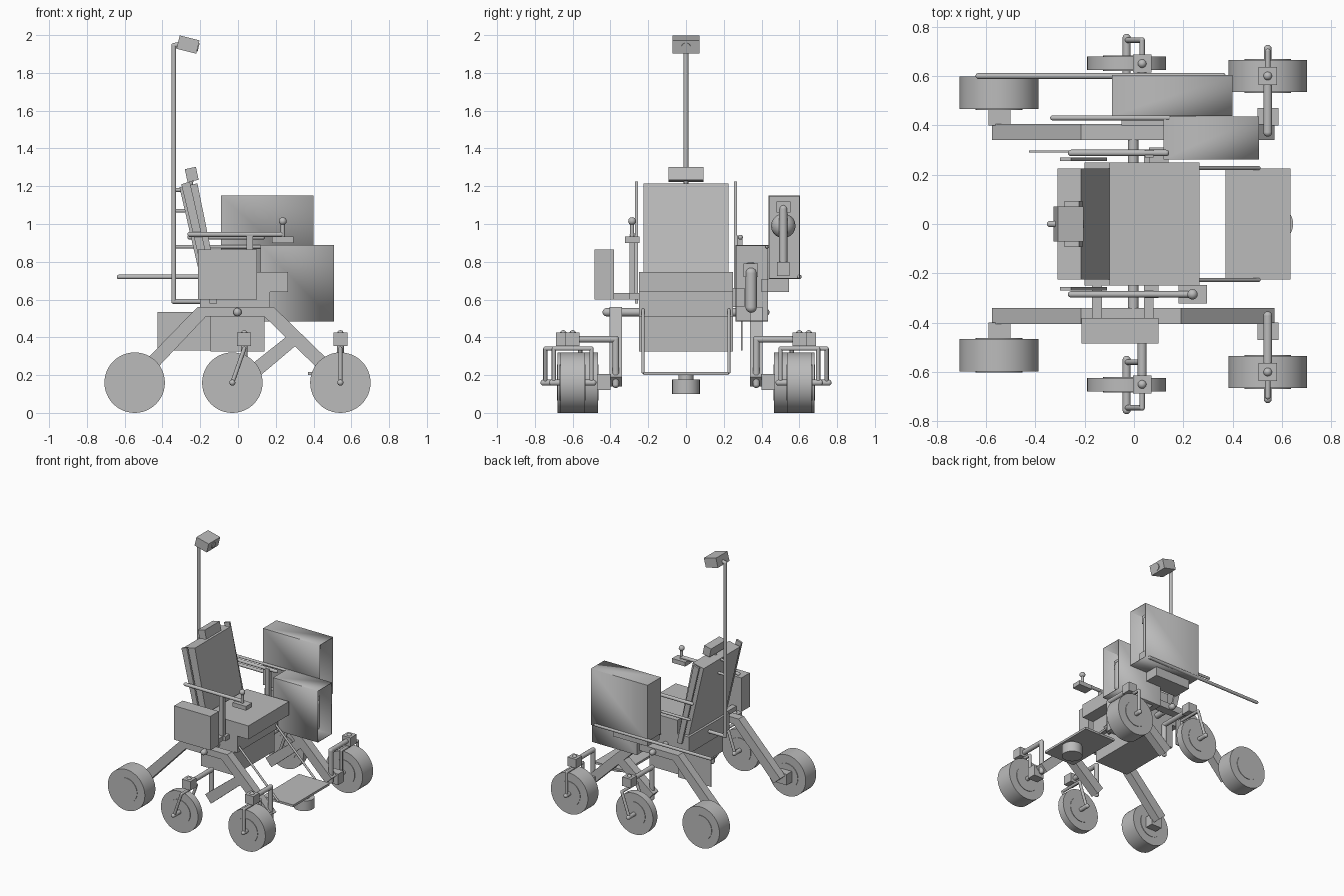
import bpy, bmesh
from math import radians
from mathutils import Vector, Matrix

cube = bpy.data.objects.get("Cube")
if cube:
    bpy.data.objects.remove(cube, do_unlink=True)

grey = bpy.data.materials.new("plain_grey")
grey.use_nodes = True
grey.diffuse_color = (0.5, 0.5, 0.5, 1)
grey.node_tree.nodes["Principled BSDF"].inputs["Base Color"].default_value = (0.5, 0.5, 0.5, 1)
parts = []


def finish(name, bm):
    bmesh.ops.recalc_face_normals(bm, faces=bm.faces)
    mesh = bpy.data.meshes.new(name)
    bm.to_mesh(mesh)
    bm.free()
    mesh.materials.append(grey)
    obj = bpy.data.objects.new(name, mesh)
    bpy.context.collection.objects.link(obj)
    parts.append(obj)
    return obj


def box(name, x, y, z, open_front=False):
    """Box between (min, max) pairs, optionally an open thin-walled case."""
    bm = bmesh.new()
    bmesh.ops.create_cube(bm, size=1)
    if open_front:
        front = [f for f in bm.faces if f.calc_center_median().x > 0.4]
        bmesh.ops.delete(bm, geom=front, context='FACES')
    for v in bm.verts:
        v.co = [(a + b) / 2 + c * abs(b - a) for c, (a, b) in zip(v.co, (x, y, z))]
    obj = finish(name, bm)
    if open_front:
        wall = obj.modifiers.new("wall", 'SOLIDIFY')
        wall.thickness = 0.006
    return obj


def tilted(name, centre, size, pitch):
    """Box turned about the y axis."""
    bm = bmesh.new()
    bmesh.ops.create_cube(bm, size=1)
    m = Matrix.Translation(centre) @ Matrix.Rotation(radians(pitch), 4, 'Y') @ Matrix.Diagonal((*size, 1))
    bmesh.ops.transform(bm, matrix=m, verts=bm.verts)
    return finish(name, bm)


def prism(name, outline, y0, y1):
    """Side outline in x and z, extruded along y."""
    bm = bmesh.new()
    face = bm.faces.new([bm.verts.new((x, y0, z)) for x, z in outline])
    new = bmesh.ops.extrude_face_region(bm, geom=[face])["geom"]
    verts = [g for g in new if isinstance(g, bmesh.types.BMVert)]
    bmesh.ops.translate(bm, verts=verts, vec=(0, y1 - y0, 0))
    return finish(name, bm)


def add_rod(bm, a, b, r, sides=16):
    a, b = Vector(a), Vector(b)
    turn = (b - a).to_track_quat('Z', 'Y').to_matrix().to_4x4()
    bmesh.ops.create_cone(bm, cap_ends=True, segments=sides, radius1=r, radius2=r,
                          depth=(b - a).length, matrix=Matrix.Translation((a + b) / 2) @ turn)


def add_ball(bm, p, r):
    bmesh.ops.create_uvsphere(bm, u_segments=16, v_segments=10, radius=r, matrix=Matrix.Translation(p))


def pipe(name, points, r, sides=16, balls=True):
    """Straight tubes through the points, with round joints."""
    bm = bmesh.new()
    for a, b in zip(points, points[1:]):
        add_rod(bm, a, b, r, sides)
    if balls:
        for p in points:
            add_ball(bm, p, r)
    return finish(name, bm)


def ball(name, p, r):
    bm = bmesh.new()
    add_ball(bm, p, r)
    return finish(name, bm)


def wheel(name, x, y, width):
    bm = bmesh.new()
    add_rod(bm, (x, y - width / 2, 0.16), (x, y + width / 2, 0.16), 0.16, 48)
    hub = width / 2 + 0.004
    add_rod(bm, (x, y - hub, 0.16), (x, y + hub, 0.16), 0.095, 32)
    return finish(name, bm)


# Running gear, the same on both sides
for s, side in ((-1, "right"), (1, "left")):
    wheel(side + "_rear_wheel", -0.547, s * 0.532, 0.13)
    wheel(side + "_middle_wheel", -0.03, s * 0.652, 0.055)
    wheel(side + "_front_wheel", 0.542, s * 0.6, 0.13)
    y0, y1 = s * 0.34, s * 0.405
    prism(side + "_rocker", [(-0.575, 0.19), (-0.52, 0.14), (-0.17, 0.51), (0.14, 0.51),
                             (0.52, 0.14), (0.57, 0.19), (0.19, 0.56), (-0.215, 0.56)], y0, y1)
    prism(side + "_bogie_arm", [(0.0, 0.2), (0.05, 0.14), (0.34, 0.385), (0.29, 0.43)], y0, y1)
    box(side + "_rear_axle_block", (-0.59, -0.5), (s * 0.4, s * 0.47), (0.12, 0.205))
    box(side + "_front_arm_block", (0.5, 0.585), (s * 0.4, s * 0.47), (0.12, 0.205))
    # Steering arm, motor and fork for the two steered wheels
    for name, x, top, y, inner, outer in (("_front", 0.542, 0.542, 0.6, 0.5, 0.7),
                                          ("_middle", -0.03, 0.033, 0.65, 0.56, 0.745)):
        pipe(side + name + "_steering_arm",
             [(top, s * 0.372, 0.15), (top, s * 0.372, 0.39), (top, s * y, 0.39)], 0.018)
        box(side + name + "_steering_motor", (top - 0.037, top + 0.037),
            (s * (y - 0.037), s * (y + 0.037)), (0.355, 0.425))
        ball(side + name + "_motor_cap", (top, s * y, 0.42), 0.018)
        pipe(side + name + "_fork", [(x, s * inner, 0.16), (top, s * inner, 0.34),
                                     (top, s * outer, 0.34), (x, s * outer, 0.16)], 0.011)
        pipe(side + name + "_axle", [(x, s * (inner - 0.01), 0.16), (x, s * (outer + 0.01), 0.16)], 0.016)
    # Footrest strut and backrest side rail
    pipe(side + "_footrest_strut", [(0.17, s * 0.227, 0.545), (0.505, s * 0.227, 0.215)], 0.008)
    prism(side + "_back_rail", [(-0.11, 0.58), (-0.15, 0.58), (-0.3, 1.21), (-0.255, 1.225)],
          s * 0.255, s * 0.27)

# Chassis
pipe("pivot_axle", [(-0.003, -0.42, 0.533), (-0.003, 0.42, 0.533)], 0.022)
box("belly_case", (-0.145, 0.14), (-0.25, 0.25), (0.325, 0.515))
box("seat_base", (-0.2, 0.17), (-0.25, 0.25), (0.51, 0.64))
box("side_panel", (-0.425, -0.14), (0.29, 0.298), (0.33, 0.535))

# Seat
box("seat_cushion", (-0.1, 0.265), (-0.25, 0.25), (0.64, 0.745))
prism("backrest", [(-0.1, 0.65), (-0.18, 0.63), (-0.31, 1.195), (-0.215, 1.215)], -0.225, 0.225)
pipe("headrest_post", [(-0.255, 0, 1.18), (-0.245, 0, 1.25)], 0.012)
tilted("headrest", (-0.245, 0, 1.262), (0.06, 0.185, 0.07), -12)

# Footrest with a sensor below
box("footplate", (0.37, 0.635), (-0.225, 0.225), (0.2, 0.217))
pipe("sensor_neck", [(0.572, 0, 0.17), (0.572, 0, 0.205)], 0.04, 24, False)
pipe("sensor_drum", [(0.572, 0, 0.1), (0.572, 0, 0.178)], 0.073, 32, False)

# Armrests and joystick
pipe("right_armrest", [(-0.255, -0.285, 0.945), (0.23, -0.285, 0.945)], 0.013)
pipe("left_armrest", [(-0.255, 0.288, 0.93), (0.13, 0.288, 0.93)], 0.013)
for s, side in ((-1, "right"), (1, "left")):
    box(side + "_armrest_post", (0.045, 0.08), (s * 0.27, s * 0.3), (0.6, 0.94))
    box(side + "_post_foot", (0.04, 0.1), (s * 0.24, s * 0.3), (0.6, 0.635))
box("joystick_box", (0.18, 0.295), (-0.322, -0.247), (0.9, 0.933))
pipe("joystick", [(0.237, -0.285, 0.92), (0.237, -0.285, 1.015)], 0.011)
ball("joystick_knob", (0.237, -0.285, 1.015), 0.021)

# Right side equipment box on brackets
box("right_side_box", (-0.212, 0.1), (-0.485, -0.38), (0.6, 0.865))
for x in (-0.15, 0.06):
    box("side_box_bracket", (x - 0.02, x + 0.02), (-0.46, -0.24), (0.6, 0.635))

# Left side open tool cases
box("upper_case", (-0.09, 0.4), (0.437, 0.603), (0.71, 1.15), True)
box("lower_case", (0.12, 0.507), (0.262, 0.435), (0.485, 0.888), True)
box("upper_case_bracket", (-0.05, 0.25), (0.4, 0.545), (0.64, 0.71))
box("lower_case_bracket", (0.06, 0.14), (0.24, 0.31), (0.56, 0.66))

# Folded tools inside the cases
ball("upper_tool_joint", (0.25, 0.515, 0.99), 0.065)
box("upper_tool_head", (0.24, 0.33), (0.48, 0.552), (1.06, 1.12))
pipe("upper_tool_arm", [(0.32, 0.515, 1.08), (0.32, 0.515, 0.8)], 0.022)
box("upper_tool_base", (0.27, 0.36), (0.483, 0.548), (0.725, 0.8))
ball("lower_tool_joint", (0.4, 0.342, 0.765), 0.035)
box("lower_tool_head", (0.34, 0.44), (0.305, 0.38), (0.72, 0.79))
pipe("lower_tool_arm", [(0.43, 0.345, 0.74), (0.43, 0.345, 0.56)], 0.03)

# Rails behind the cases
pipe("outer_rail", [(-0.63, 0.6, 0.72), (0.36, 0.6, 0.72)], 0.012)
pipe("inner_rail", [(-0.33, 0.43, 0.88), (0.14, 0.43, 0.88)], 0.01)

# Mast and camera
pipe("mast", [(-0.2, 0, 0.59), (-0.34, 0, 0.59), (-0.34, 0, 1.945), (-0.29, 0, 1.955)], 0.013)
for z in (1.07, 1.18):
    pipe("mast_stay", [(-0.34, 0, z), (-0.26, 0, z)], 0.01)
tilted("camera_head", (-0.265, 0, 1.95), (0.108, 0.142, 0.073), 14)
pipe("camera_lens", [(-0.22, 0, 1.938), (-0.208, 0, 1.935)], 0.024, 24, False)

# Smooth round parts, keep hard edges
bpy.ops.object.select_all(action='DESELECT')
for obj in parts:
    obj.select_set(True)
bpy.context.view_layer.objects.active = parts[0]
bpy.ops.object.shade_smooth_by_angle(angle=radians(35))
